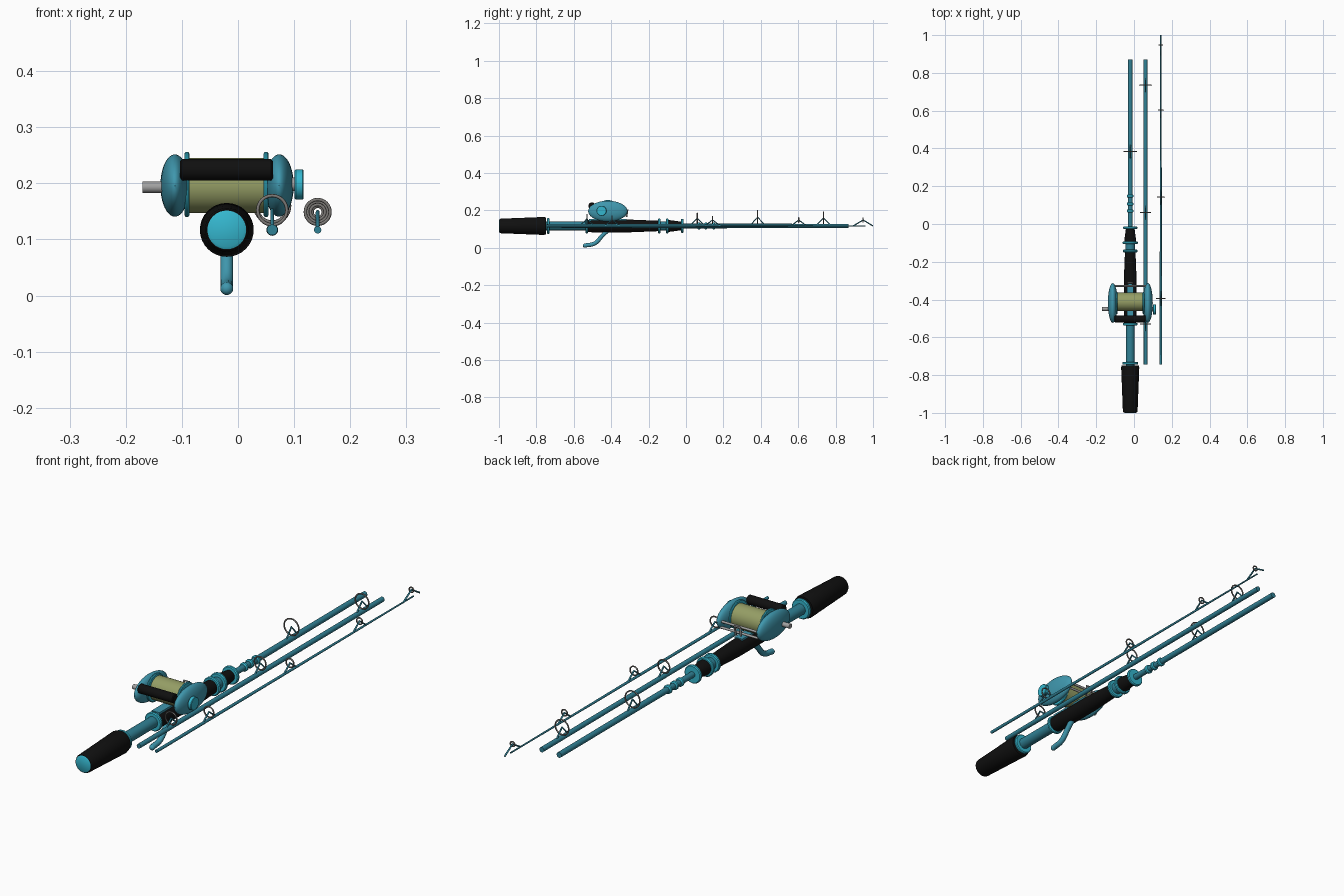
import bpy, bmesh, math
from mathutils import Vector, Matrix

if "Cube" in bpy.data.objects:
    bpy.data.objects.remove(bpy.data.objects["Cube"])


def material(name, rgb):
    m = bpy.data.materials.new(name)
    m.diffuse_color = (*rgb, 1)
    m.use_nodes = True
    m.node_tree.nodes["Principled BSDF"].inputs["Base Color"].default_value = m.diffuse_color
    return m


ROD = material("dark teal", (0.03, 0.22, 0.30))
TRIM = material("bright cyan", (0.035, 0.47, 0.62))
REEL = material("muted teal", (0.05, 0.31, 0.42))
BLACK = material("black foam", (0.005, 0.005, 0.005))
LINE = material("olive line", (0.30, 0.34, 0.13))
METAL = material("grey metal", (0.36, 0.36, 0.36))
RING = material("guide grey", (0.20, 0.19, 0.18))


def finish(name, bm, mat):
    bmesh.ops.recalc_face_normals(bm, faces=bm.faces)
    me = bpy.data.meshes.new(name)
    bm.to_mesh(me)
    bm.free()
    me.materials.append(mat)
    me.shade_smooth()
    me.set_sharp_from_angle(angle=math.radians(35))
    ob = bpy.data.objects.new(name, me)
    bpy.context.collection.objects.link(ob)
    return ob


def lathe(name, profile, origin, mat, axis='Y', sides=32):
    """Spin (distance along axis, radius) points into a closed solid."""
    bm = bmesh.new()
    rings = []
    for d, r in profile:
        ring = []
        for i in range(sides):
            a = math.tau * i / sides
            u, v = r * math.cos(a), r * math.sin(a)
            p = Vector((u, d, v)) if axis == 'Y' else Vector((d, u, v))
            ring.append(bm.verts.new(p + Vector(origin)))
        rings.append(ring)
    for a, b in zip(rings, rings[1:]):
        for i in range(sides):
            j = (i + 1) % sides
            bm.faces.new((a[i], a[j], b[j], b[i]))
    bm.faces.new(rings[0])
    bm.faces.new(rings[-1])
    return finish(name, bm, mat)


def collar(name, y, r, w, origin, mat=TRIM):
    """Short ring with softened rims."""
    h, c = w / 2, w * 0.25
    return lathe(name, [(y - h, r - c), (y - h + c, r), (y + h - c, r), (y + h, r - c)], origin, mat)


def tube(name, points, r, mat, smooth=False):
    cu = bpy.data.curves.new(name, 'CURVE')
    cu.dimensions = '3D'
    cu.bevel_depth = r
    cu.bevel_resolution = 3
    cu.use_fill_caps = True
    if smooth:
        sp = cu.splines.new('BEZIER')
        sp.bezier_points.add(len(points) - 1)
        for b, p in zip(sp.bezier_points, points):
            b.co = p
            b.handle_left_type = b.handle_right_type = 'AUTO'
    else:
        sp = cu.splines.new('POLY')
        sp.points.add(len(points) - 1)
        for b, p in zip(sp.points, points):
            b.co = (*p, 1)
    cu.materials.append(mat)
    ob = bpy.data.objects.new(name, cu)
    bpy.context.collection.objects.link(ob)
    return ob


def guide(name, x, y, zc, r, leg=0.042):
    """Line ring standing across the rod on two sloping legs."""
    bpy.ops.mesh.primitive_torus_add(location=(x, y, zc), rotation=(math.pi / 2, 0, 0), major_radius=r - 0.003,
                                     minor_radius=0.003, major_segments=32, minor_segments=8)
    ob = bpy.context.object
    ob.name = name + "_ring"
    ob.data.materials.append(RING)
    ob.data.shade_smooth()
    tube(name + "_legs", [(x, y - leg, Z), (x, y, zc), (x, y + leg, Z)], 0.0035, ROD)


def ellipsoid(name, loc, size, mat):
    bm = bmesh.new()
    bmesh.ops.create_uvsphere(bm, u_segments=40, v_segments=24, radius=1,
                              matrix=Matrix.Translation(loc) @ Matrix.Diagonal((*size, 1)))
    return finish(name, bm, mat)


Z = 0.117
X1, X2, X3 = -0.02, 0.061, 0.142
MAIN = (X1, 0, Z)

# Handle: butt grip, exposed blank, fore grips and trim collars
lathe("butt_cap", [(-1.0, 0.030), (-0.996, 0.036), (-0.985, 0.036)], MAIN, TRIM)
lathe("butt_grip", [(-0.997, 0.036), (-0.99, 0.039), (-0.76, 0.048), (-0.748, 0.045)], MAIN, BLACK)
lathe("handle_blank", [(-0.76, 0.023), (-0.5, 0.023)], MAIN, ROD)
lathe("fore_grip", [(-0.53, 0.031), (-0.50, 0.034), (-0.30, 0.034), (-0.15, 0.028)], MAIN, BLACK)
lathe("middle_blank", [(-0.16, 0.025), (-0.09, 0.025)], MAIN, ROD)
lathe("upper_grip", [(-0.10, 0.031), (-0.085, 0.031), (-0.025, 0.023)], MAIN, BLACK)
for i, (y, r) in enumerate([(-0.737, 0.042), (-0.53, 0.039), (-0.143, 0.039), (-0.1, 0.040), (-0.02, 0.038)]):
    collar(f"handle_collar_{i}", y, r, 0.014, MAIN)

# Main rod section with winding beads
lathe("main_rod", [(-0.03, 0.0125), (0.87, 0.0115)], MAIN, ROD)
for i, y in enumerate((0.069, 0.106, 0.148)):
    collar(f"winding_bead_{i}", y, 0.018, 0.017, MAIN)
guide("main_guide", X1, 0.383, 0.165, 0.037)

# Spare sections lying beside the main rod
lathe("middle_section", [(-0.745, 0.0095), (0.87, 0.0105)], (X2, 0, Z), ROD, sides=24)
for i, (y, z, r) in enumerate([(-0.53, 0.152, 0.029), (0.06, 0.158, 0.030), (0.735, 0.160, 0.034)]):
    guide(f"middle_guide_{i}", X2, y, z, r)
lathe("tip_section", [(-0.745, 0.0065), (0.2, 0.0052), (0.96, 0.0030)], (X3, 0, Z), ROD, sides=20)
for i, (y, r) in enumerate([(-0.395, 0.025), (0.142, 0.021), (0.603, 0.016), (0.947, 0.013)]):
    guide(f"tip_guide_{i}", X3, y, 0.149, r, 0.053 if i == 3 else 0.042)

# Trigger under the reel seat
tube("trigger", [(X1, -0.41, 0.10), (X1, -0.445, 0.068), (X1, -0.488, 0.024), (X1, -0.54, 0.0125)], 0.0115, REEL, True)
ellipsoid("trigger_tip", (X1, -0.54, 0.0125), (0.0115, 0.0115, 0.0115), REEL)

# Reel body: side housings, flanges, spool
RY, RZ = -0.418, 0.196
for side, x in (("left", -0.1125), ("right", 0.0735)):
    ellipsoid(f"{side}_housing", (x, RY, RZ), (0.0258, 0.105, 0.0555), REEL)
for side, x in (("left", -0.091), ("right", 0.050)):
    lathe(f"{side}_flange", [(x - 0.0045, 0.055), (x - 0.002, 0.058), (x + 0.002, 0.058), (x + 0.0045, 0.055)],
          (0, RY, 0.198), TRIM, 'X', 48)
lathe("line_spool", [(-0.09, 0.049), (0.05, 0.049)], (0, -0.412, 0.196), LINE, 'X', 48)

# Reel foot on the grip
bm = bmesh.new()
bmesh.ops.create_cube(bm, size=1, matrix=Matrix.Translation((X1, RY, 0.146)) @ Matrix.Diagonal((0.036, 0.2, 0.016, 1)))
finish("reel_foot", bm, REEL)

# Thumb bar, level wind bars and line guide
lathe("thumb_bar", [(-0.103, 0.016), (-0.100, 0.019), (0.059, 0.019), (0.062, 0.016)], (0, -0.503, 0.224), BLACK, 'X')
for i, z in enumerate((0.172, 0.197)):
    lathe(f"level_wind_bar_{i}", [(-0.105, 0.005), (0.068, 0.005)], (0, -0.328, z), METAL, 'X', 16)
tube("line_guide", [(X1 - 0.012, -0.318, 0.165), (X1 - 0.012, -0.312, 0.203),
                    (X1 + 0.012, -0.312, 0.203), (X1 + 0.012, -0.318, 0.165)], 0.004, METAL)

# Crank stub on the left, drag knob on the right
lathe("crank_stub", [(-0.170, 0.010), (-0.115, 0.010)], (0, -0.45, 0.193), METAL, 'X', 24)
lathe("drag_knob", [(0.101, 0.025), (0.103, 0.027), (0.115, 0.027), (0.117, 0.025)], (0, -0.452, 0.198), TRIM, 'X')
lathe("drag_shaft", [(0.08, 0.012), (0.103, 0.012)], (0, -0.452, 0.198), METAL, 'X', 24)
